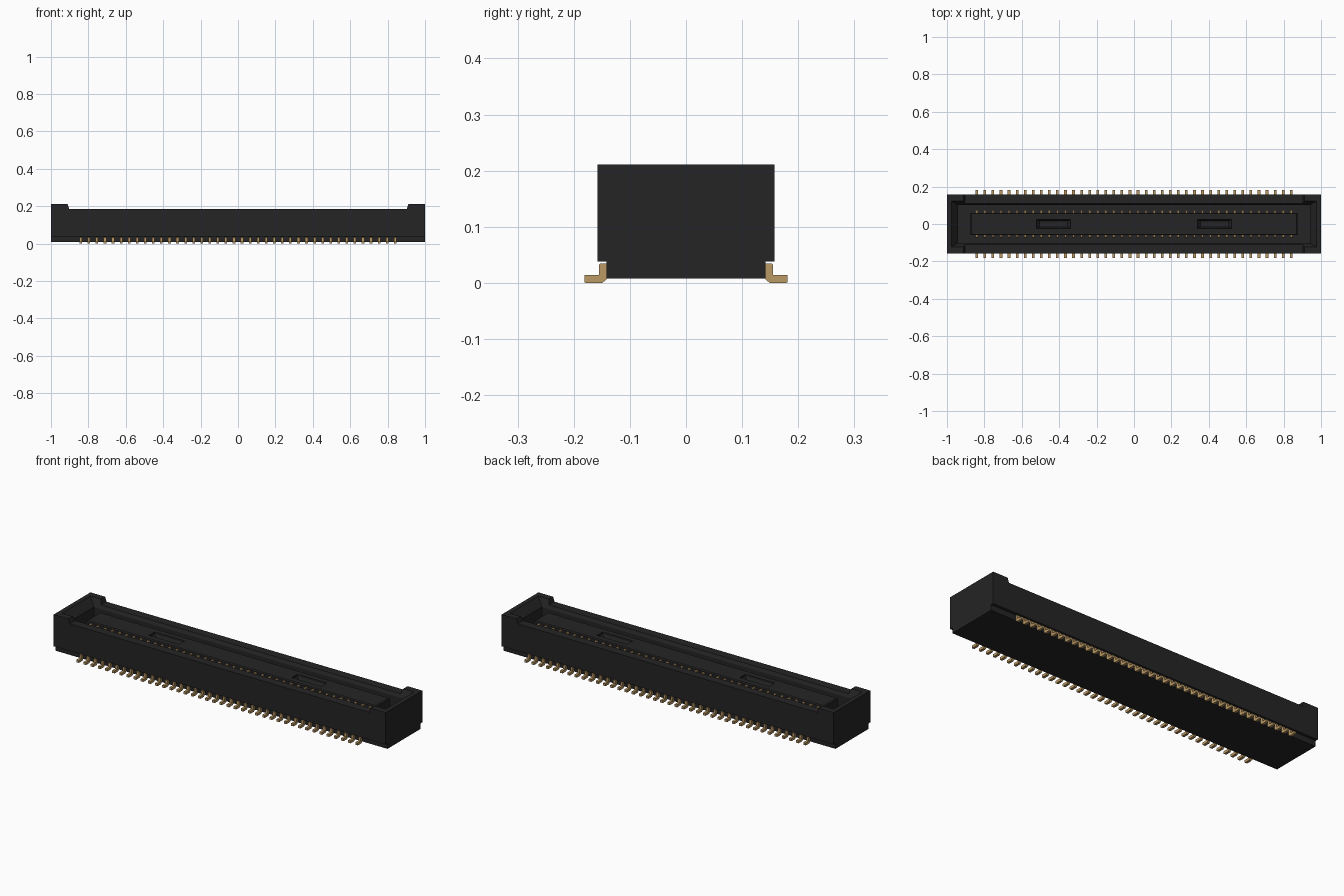
import bpy, bmesh
from mathutils import Vector

if "Cube" in bpy.data.objects:
    bpy.data.objects.remove(bpy.data.objects["Cube"])


def material(name, rgb):
    m = bpy.data.materials.new(name)
    m.diffuse_color = (*rgb, 1)
    m.use_nodes = True
    m.node_tree.nodes["Principled BSDF"].inputs["Base Color"].default_value = m.diffuse_color
    return m


BLACK = material("black plastic", (0.018, 0.018, 0.019))
GOLD = material("gold contact", (0.50, 0.32, 0.13))


def finish(name, bm, mat):
    bmesh.ops.recalc_face_normals(bm, faces=bm.faces)
    me = bpy.data.meshes.new(name)
    bm.to_mesh(me)
    bm.free()
    me.materials.append(mat)
    ob = bpy.data.objects.new(name, me)
    bpy.context.collection.objects.link(ob)
    return ob


def prism(bm, profile, axis, a, b):
    """Extrude a 2D profile along x (profile is y,z) or y (profile is x,z)."""
    def at(p, t):
        return (t, p[0], p[1]) if axis == "x" else (p[0], t, p[1])
    f = bm.faces.new([bm.verts.new(at(p, a)) for p in profile])
    new = bmesh.ops.extrude_face_region(bm, geom=[f])["geom"]
    d = Vector(at((0, 0), b - a))
    bmesh.ops.translate(bm, vec=d, verts=[v for v in new if isinstance(v, bmesh.types.BMVert)])


def loft(bm, sections):
    """Stack of centred rectangles (half x, half y, z), optionally with x offset."""
    rings = []
    for hx, hy, z, cx in sections:
        rings.append([bm.verts.new((cx + sx * hx, sy * hy, z))
                      for sx, sy in ((-1, -1), (1, -1), (1, 1), (-1, 1))])
    bm.faces.new(rings[0][::-1])
    bm.faces.new(rings[-1])
    for lo, hi in zip(rings, rings[1:]):
        for i in range(4):
            j = (i + 1) % 4
            bm.faces.new((lo[i], lo[j], hi[j], hi[i]))


def cut(target, cutter):
    cutter.hide_render = True
    cutter.hide_viewport = True
    mod = target.modifiers.new("cut", "BOOLEAN")
    mod.object = cutter
    mod.operation = "DIFFERENCE"
    mod.solver = "EXACT"


# Housing with an overhang along both long sides
bm = bmesh.new()
prism(bm, [(-0.142, 0.008), (0.142, 0.008), (0.142, 0.038), (0.158, 0.038),
           (0.158, 0.211), (-0.158, 0.211), (-0.158, 0.038), (-0.142, 0.038)], "x", -1, 1)
housing = finish("housing", bm, BLACK)

# Lowered long walls between the end blocks
bm = bmesh.new()
prism(bm, [(-0.903, 0.186), (0.903, 0.186), (0.917, 0.23), (-0.917, 0.23)], "y", -0.3, 0.3)
cut(housing, finish("wall_notch_cutter", bm, BLACK))

# Cavity with a flared mouth
bm = bmesh.new()
loft(bm, [(0.94, 0.102, 0.06, 0), (0.94, 0.102, 0.168, 0),
          (0.975, 0.122, 0.211, 0), (0.975, 0.122, 0.24, 0)])
cut(housing, finish("cavity_cutter", bm, BLACK))

# Centre tongue with two shallow pockets
bm = bmesh.new()
loft(bm, [(0.873, 0.06, 0.05, 0), (0.873, 0.06, 0.17, 0), (0.868, 0.055, 0.175, 0)])
tongue = finish("centre_tongue", bm, BLACK)
bm = bmesh.new()
for cx in (-0.43, 0.43):
    loft(bm, [(0.075, 0.016, 0.145, cx), (0.09, 0.024, 0.165, cx), (0.09, 0.024, 0.2, cx)])
cut(tongue, finish("pocket_cutter", bm, BLACK))

# Contacts: solder feet outside and blades along the tongue
COUNT, PITCH = 40, 0.0431
FOOT = [(0.140, 0.035), (0.152, 0.035), (0.155, 0.032), (0.155, 0.014), (0.181, 0.014),
        (0.181, 0.001), (0.178, 0.0), (0.149, 0.0), (0.140, 0.008)]
BLADE = [(0.055, 0.055), (0.075, 0.055), (0.075, 0.158), (0.070, 0.167), (0.055, 0.167)]
for name, profile, half in (("solder_feet", FOOT, 0.007), ("contact_blades", BLADE, 0.006)):
    bm = bmesh.new()
    for i in range(COUNT):
        x = (i - (COUNT - 1) / 2) * PITCH
        for s in (-1, 1):
            prism(bm, [(s * y, z) for y, z in profile], "x", x - half, x + half)
    finish(name, bm, GOLD)
